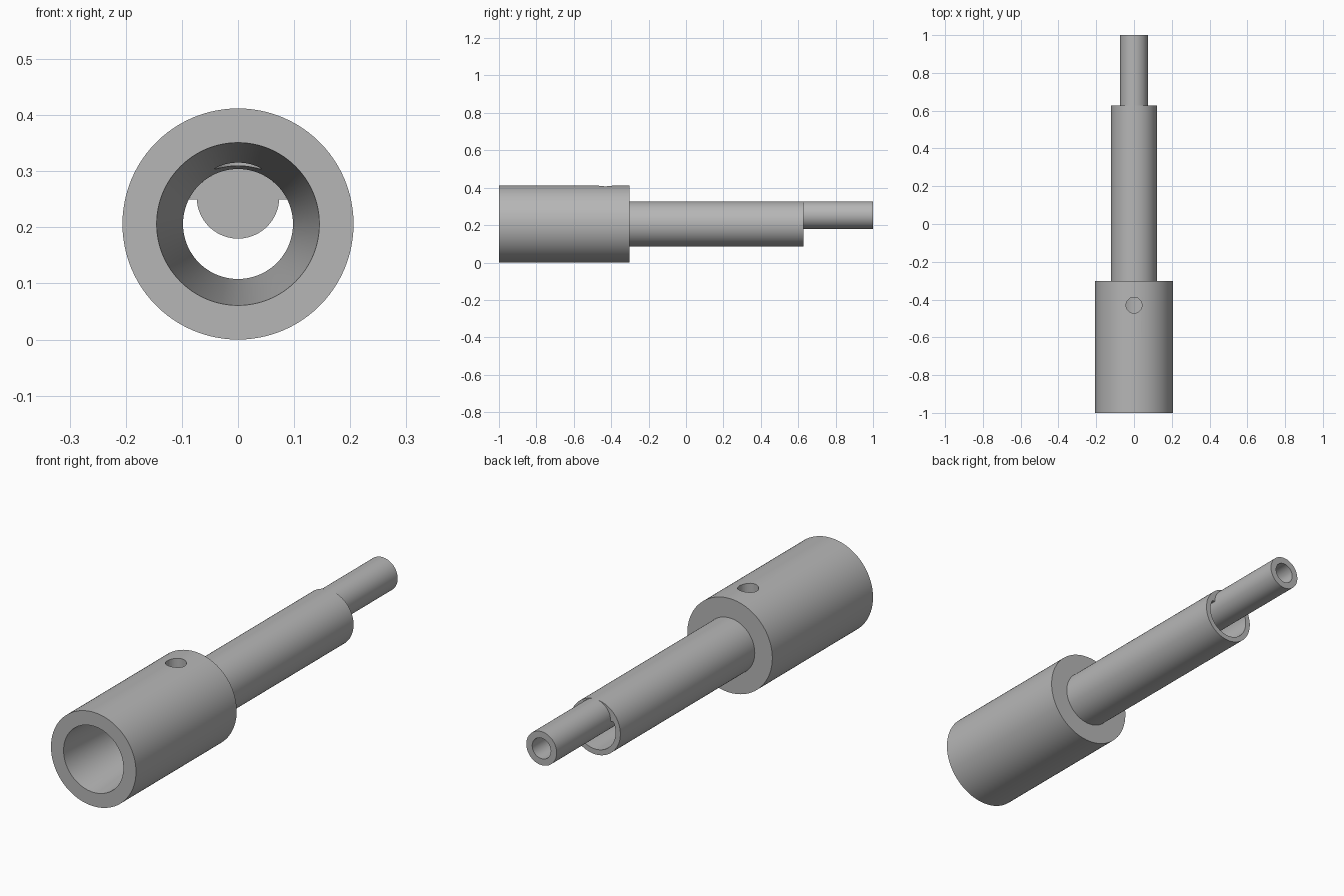
import bpy, bmesh, math
from mathutils import Vector

cube = bpy.data.objects.get("Cube")
if cube:
    bpy.data.objects.remove(cube, do_unlink=True)

SEGMENTS = 96
AXIS_Z = 0.206      # centre line of socket and sleeve
ROD_Z = 0.2535      # centre line of the offset rod
ROD_R = 0.0735
BORE_R = 0.098
SLEEVE_END = 0.627

steel = bpy.data.materials.new("plain grey steel")
steel.use_nodes = True
grey = (0.47, 0.47, 0.47, 1)
steel.diffuse_color = grey
steel.node_tree.nodes["Principled BSDF"].inputs["Base Color"].default_value = grey


def finish(name, bm):
    bmesh.ops.remove_doubles(bm, verts=bm.verts, dist=1e-5)
    bmesh.ops.recalc_face_normals(bm, faces=bm.faces)
    mesh = bpy.data.meshes.new(name)
    bm.to_mesh(mesh)
    bm.free()
    mesh.materials.append(steel)
    obj = bpy.data.objects.new(name, mesh)
    bpy.context.collection.objects.link(obj)
    return obj


def smooth(obj):
    bpy.ops.object.select_all(action='DESELECT')
    obj.select_set(True)
    bpy.context.view_layer.objects.active = obj
    bpy.ops.object.shade_smooth_by_angle(angle=math.radians(30))


def lathe(name, profile, z):
    """Spin (y, radius) points around the lengthwise axis at height z."""
    bm = bmesh.new()
    verts = [bm.verts.new((0, y, z + r)) for y, r in profile]
    edges = [bm.edges.new(pair) for pair in zip(verts, verts[1:])]
    bmesh.ops.spin(bm, geom=verts + edges, cent=(0, 0, z), axis=(0, 1, 0),
                   angle=math.tau, steps=SEGMENTS, use_merge=True)
    return finish(name, bm)


# Socket with tapered bore, stepping down to the hollow sleeve
socket = lathe("socket_and_sleeve", [
    (-1, 0.145), (-1, 0.206), (-0.303, 0.206), (-0.303, 0.121),
    (SLEEVE_END, 0.121), (SLEEVE_END, BORE_R), (-0.303, BORE_R), (-1, 0.145)], AXIS_Z)

# Set screw hole through the top wall of the socket
bm = bmesh.new()
bmesh.ops.create_cone(bm, cap_ends=True, segments=48, radius1=0.042, radius2=0.042, depth=0.3)
bmesh.ops.translate(bm, verts=bm.verts, vec=(0, -0.43, 0.4))
cutter = finish("screw_hole_cutter", bm)
cutter.hide_render = True
cutter.hide_set(True)
cut = socket.modifiers.new("screw hole", 'BOOLEAN')
cut.operation = 'DIFFERENCE'
cut.solver = 'EXACT'
cut.object = cutter
bpy.context.view_layer.update()
smooth(socket)
bpy.ops.object.modifier_move_to_index(modifier="screw hole", index=0)

# Offset rod with a blind hole in its back end
rod = lathe("offset_rod", [
    (SLEEVE_END - 0.01, 0), (SLEEVE_END - 0.01, ROD_R), (1, ROD_R),
    (1, 0.045), (SLEEVE_END, 0.045), (SLEEVE_END, 0)], ROD_Z)
smooth(rod)

# Rod seat inside the sleeve: rounded below, filling the top of the bore above
flat_z = 0.25


def arc(radius, z, start, end, count):
    return [(radius * math.cos(start + (end - start) * i / count),
             z + radius * math.sin(start + (end - start) * i / count))
            for i in range(count + 1)]


rise = math.asin((flat_z - AXIS_Z) / BORE_R)
dip = math.asin((flat_z - ROD_Z) / ROD_R)
outline = arc(BORE_R, AXIS_Z, rise, math.pi - rise, 36)
outline += arc(ROD_R, ROD_Z, math.pi - dip, math.tau + dip, 48)
bm = bmesh.new()
face = bm.faces.new([bm.verts.new((x, 0.26, z)) for x, z in outline])
grown = bmesh.ops.extrude_face_region(bm, geom=[face], use_keep_orig=True)
bmesh.ops.translate(bm, vec=Vector((0, SLEEVE_END - 0.26, 0)),
                    verts=[v for v in grown["geom"] if isinstance(v, bmesh.types.BMVert)])
smooth(finish("rod_seat", bm))
